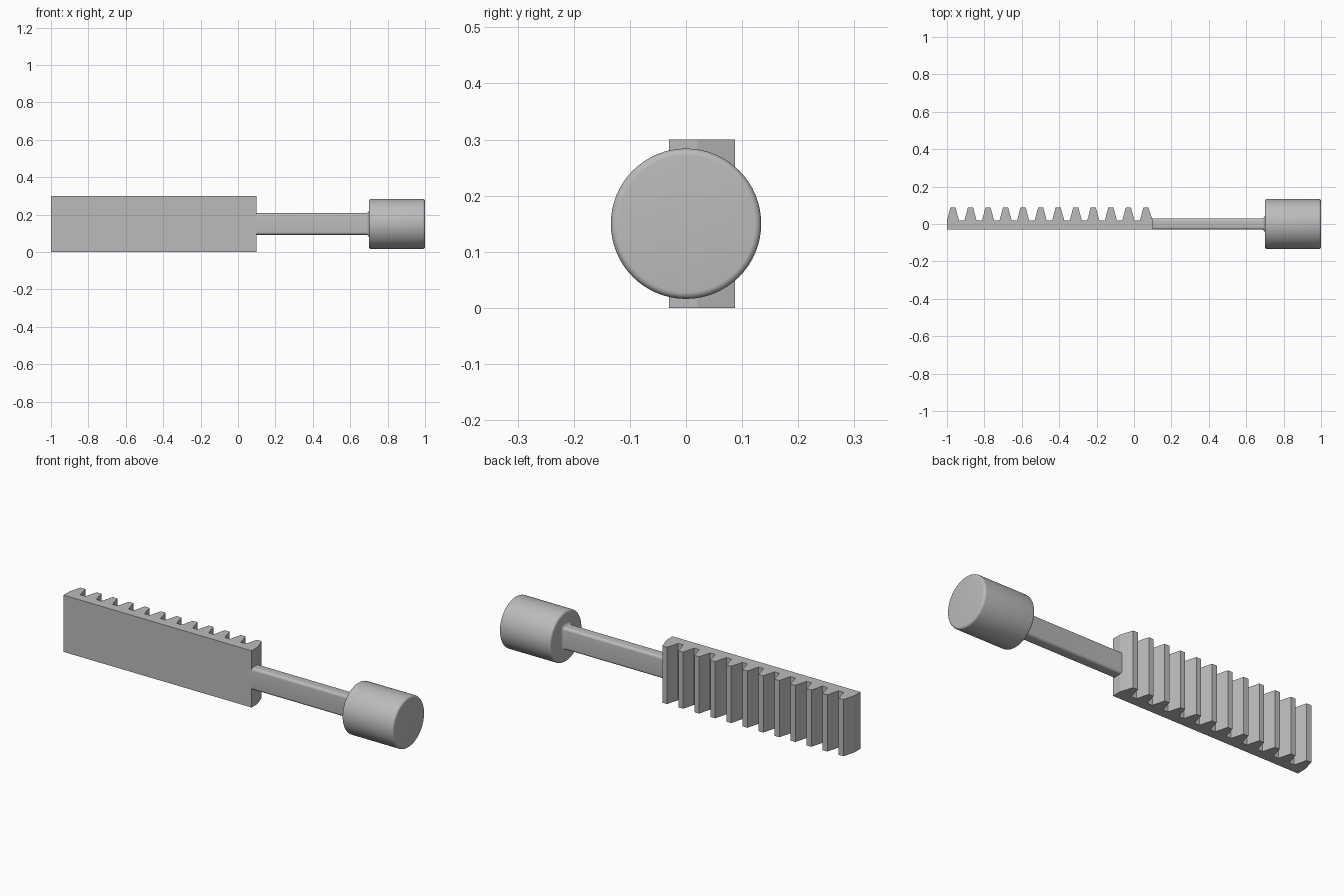
import bpy, bmesh, math

cube = bpy.data.objects.get("Cube")
if cube:
    bpy.data.objects.remove(cube, do_unlink=True)

MID_Z = 0.15

grey = bpy.data.materials.new("satin grey")
grey.use_nodes = True
grey.diffuse_color = (0.5, 0.5, 0.5, 1)
grey.node_tree.nodes["Principled BSDF"].inputs["Base Color"].default_value = (0.5, 0.5, 0.5, 1)


def loft(name, rings, smooth=True):
    """Skin a list of equal-length point rings and cap both ends."""
    bm = bmesh.new()
    loops = [[bm.verts.new(p) for p in ring] for ring in rings]
    n = len(loops[0])
    for a, b in zip(loops, loops[1:]):
        for i in range(n):
            j = (i + 1) % n
            bm.faces.new((a[i], a[j], b[j], b[i]))
    bm.faces.new(loops[0])
    bm.faces.new(loops[-1])
    bmesh.ops.recalc_face_normals(bm, faces=bm.faces)
    mesh = bpy.data.meshes.new(name)
    bm.to_mesh(mesh)
    bm.free()
    mesh.materials.append(grey)
    obj = bpy.data.objects.new(name, mesh)
    bpy.context.collection.objects.link(obj)
    if smooth:
        bpy.ops.object.select_all(action='DESELECT')
        obj.select_set(True)
        bpy.context.view_layer.objects.active = obj
        bpy.ops.object.shade_smooth_by_angle(angle=math.radians(35))
    return obj


def rounded_section(x, half_y, half_z, r, steps=6):
    """Rounded rectangle across the x axis."""
    ring = []
    for q, (sy, sz) in enumerate([(1, 1), (-1, 1), (-1, -1), (1, -1)]):
        for k in range(steps + 1):
            a = math.pi / 2 * (q + k / steps)
            ring.append((x, sy * (half_y - r) + r * math.cos(a),
                         MID_Z + sz * (half_z - r) + r * math.sin(a)))
    return ring


def disc(x, r, n=64):
    return [(x, r * math.cos(math.tau * i / n), MID_Z + r * math.sin(math.tau * i / n))
            for i in range(n)]


# Toothed rack: one outline seen from above, extruded upward
BACK, ROOT, TIP = -0.03, 0.02, 0.087
TEETH, FIRST, PITCH = 12, -0.968, 0.0938
outline = [(0.1, BACK), (-1.0, BACK)]
for i in range(TEETH):
    c = FIRST + i * PITCH
    outline += [(c - 0.032, ROOT), (c - 0.014, TIP), (c + 0.014, TIP), (c + 0.032, ROOT)]
outline[-1] = (0.1, ROOT)
loft("toothed_rack", [[(x, y, z) for x, y in outline] for z in (0, 0.3)], smooth=False)

# Shank with a small concave flare where it meets the knob
FLARE = 0.017
sections = [rounded_section(0.07, 0.03, 0.058, 0.014)]
for k in range(7):
    a = math.pi / 2 * k / 6
    g = FLARE * (1 - math.cos(a))
    sections.append(rounded_section(0.7 - FLARE + FLARE * math.sin(a),
                                    0.03 + g, 0.058 + g, 0.014 + g))
loft("shank", sections)

# Round knob with softened rims
R, RIM = 0.134, 0.012
profile = []
for k in range(7):
    a = math.pi / 2 * k / 6
    profile.append((0.7 + RIM * (1 - math.sin(a)), R - RIM * (1 - math.cos(a))))
profile.sort()
profile += [(1.7 - x, r) for x, r in reversed(profile)]
loft("round_knob", [disc(x, r) for x, r in profile])
